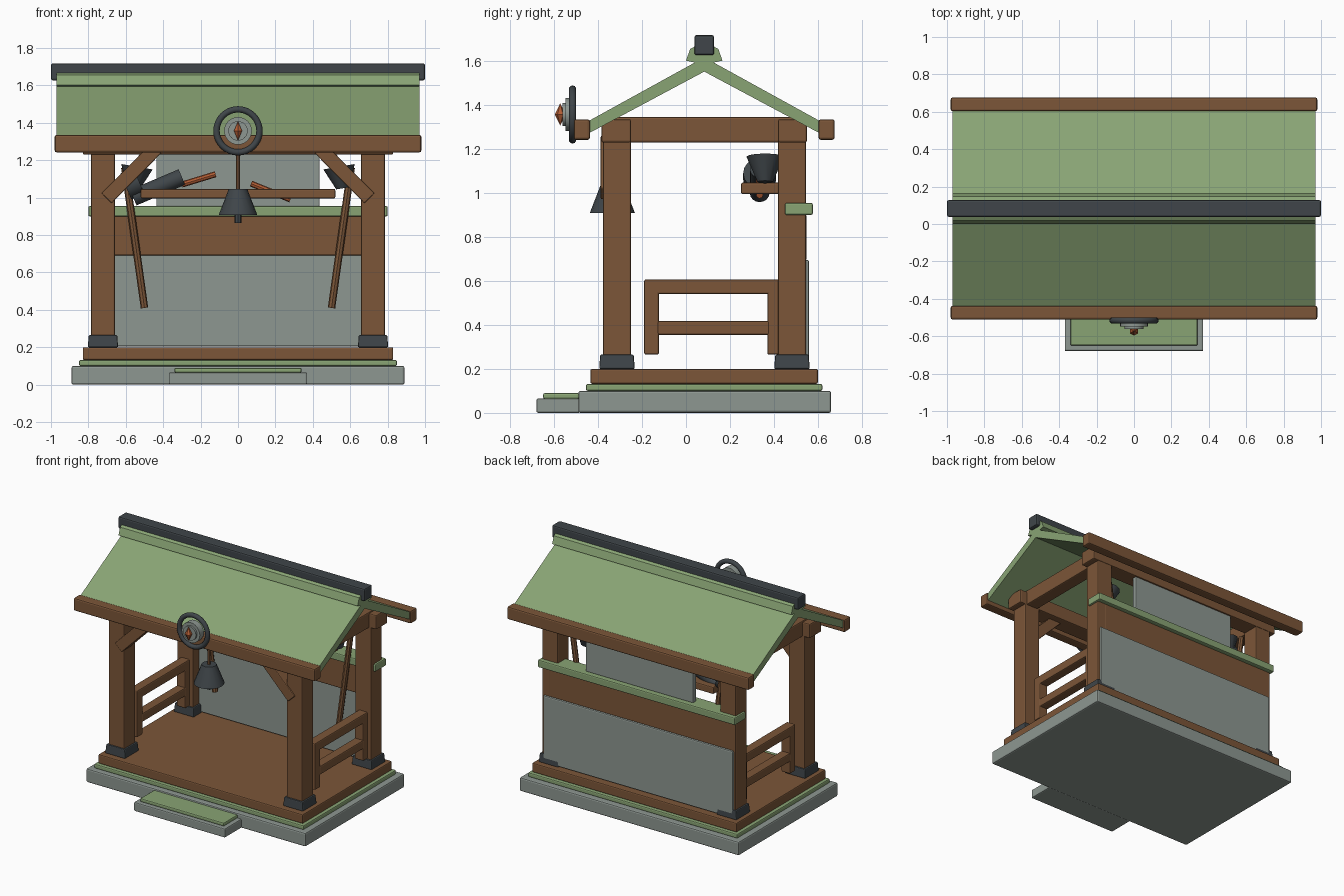
import bpy, bmesh, math
from mathutils import Vector

if "Cube" in bpy.data.objects:
    bpy.data.objects.remove(bpy.data.objects["Cube"])


def material(name, rgb):
    m = bpy.data.materials.new(name)
    m.diffuse_color = (*rgb, 1)
    m.use_nodes = True
    m.node_tree.nodes["Principled BSDF"].inputs["Base Color"].default_value = m.diffuse_color
    return m


WOOD = material("wood", (0.20, 0.093, 0.04))
GREEN = material("green", (0.25, 0.37, 0.175))
STONE = material("stone", (0.27, 0.31, 0.285))
DARK = material("dark_metal", (0.05, 0.06, 0.067))
ORANGE = material("orange", (0.45, 0.11, 0.035))


def finish(name, bm, mat, bevel=0.0, smooth=False):
    bmesh.ops.recalc_face_normals(bm, faces=bm.faces)
    me = bpy.data.meshes.new(name)
    bm.to_mesh(me)
    bm.free()
    me.materials.append(mat)
    ob = bpy.data.objects.new(name, me)
    bpy.context.collection.objects.link(ob)
    if bevel:
        mod = ob.modifiers.new("soft_edges", "BEVEL")
        mod.width = bevel
        mod.segments = 2
    if smooth:
        bpy.context.view_layer.objects.active = ob
        ob.select_set(True)
        bpy.ops.object.shade_smooth_by_angle(angle=math.radians(40))
        ob.select_set(False)
    return ob


def box(name, x, y, z, mat, bevel=0.008, taper=0.0):
    """Box from (min, max) pairs, optionally narrower at the top."""
    bm = bmesh.new()
    bmesh.ops.create_cube(bm, size=1)
    for v in bm.verts:
        t = taper if v.co.z > 0 else 0
        sx, sy = math.copysign(t, v.co.x), math.copysign(t, v.co.y)
        v.co = [a + (c + 0.5) * (b - a) for (a, b), c in zip((x, y, z), v.co)]
        v.co.x -= sx
        v.co.y -= sy
    return finish(name, bm, mat, bevel)


def rod(name, a, b, r1, r2, mat, sides=16):
    """Cylinder or cone from point a to point b."""
    a, b = Vector(a), Vector(b)
    bm = bmesh.new()
    bmesh.ops.create_cone(bm, cap_ends=True, segments=sides, radius1=r1, radius2=r2, depth=(b - a).length)
    rot = (b - a).to_track_quat("Z", "Y").to_matrix()
    for v in bm.verts:
        v.co = rot @ v.co + (a + b) / 2
    return finish(name, bm, mat, smooth=sides > 8)


def extrude(name, pts, to3d, a, b, mat, bevel=0.0):
    """Extrude a flat outline between depths a and b."""
    bm = bmesh.new()
    f = bm.faces.new([bm.verts.new(to3d(p, a)) for p in pts])
    res = bmesh.ops.extrude_face_region(bm, geom=[f])
    shift = Vector(to3d((0, 0), b)) - Vector(to3d((0, 0), a))
    bmesh.ops.translate(bm, vec=shift, verts=[g for g in res["geom"] if isinstance(g, bmesh.types.BMVert)])
    return finish(name, bm, mat, bevel)


def along_x(p, d):
    return (d, p[0], p[1])


def along_y(p, d):
    return (p[0], d, p[1])


# Stepped base and floor
box("base_slab", (-0.89, 0.89), (-0.49, 0.66), (0, 0.10), STONE, 0.01)
box("base_trim", (-0.85, 0.85), (-0.455, 0.62), (0.10, 0.132), GREEN)
box("floor", (-0.83, 0.83), (-0.435, 0.60), (0.132, 0.20), WOOD)
box("entry_step", (-0.37, 0.37), (-0.68, -0.48), (0, 0.066), STONE)
box("entry_mat", (-0.34, 0.34), (-0.65, -0.485), (0.064, 0.09), GREEN)

for s, side in ((-1, "left"), (1, "right")):
    cx = 0.722 * s
    # Posts and footings
    for cy, end in ((-0.314, "front"), (0.482, "back")):
        box(f"{end}_{side}_post", (cx - 0.064, cx + 0.064), (cy - 0.064, cy + 0.064), (0.2, 1.25), WOOD)
        box(f"{end}_{side}_footing", (cx - 0.081, cx + 0.081), (cy - 0.081, cy + 0.081),
            (0.2, 0.265), DARK, 0.006, 0.005)
    # Tie beam across the depth
    box(f"{side}_tie_beam", (cx - 0.05, cx + 0.05), (-0.37, 0.54), (1.23, 1.345), WOOD)
    # Side railing
    rx = (cx - 0.035, cx + 0.035)
    box(f"{side}_top_rail", rx, (-0.19, 0.43), (0.54, 0.607), WOOD)
    box(f"{side}_middle_rail", rx, (-0.13, 0.38), (0.355, 0.418), WOOD)
    box(f"{side}_rail_front_leg", rx, (-0.19, -0.123), (0.265, 0.56), WOOD)
    box(f"{side}_rail_back_leg", rx, (0.37, 0.43), (0.265, 0.56), WOOD)
    # Diagonal brace
    pts = [(0.73, 1.022), (0.675, 0.97), (0.41, 1.238), (0.41, 1.26), (0.495, 1.26)]
    extrude(f"{side}_brace", [(s * x, z) for x, z in pts], along_y, -0.388, -0.30, WOOD, 0.006)
    # Long tool leaning at the back
    rod(f"{side}_tool_pole", (0.50 * s, 0.45, 0.41), (0.605 * s, 0.45, 1.16), 0.02, 0.02, WOOD, 8)
    rod(f"{side}_tool_head", (0.56 * s, 0.36, 1.05), (0.54 * s, 0.36, 1.165), 0.035, 0.085, DARK, 12)

# Lengthwise beams and eave beams
for y0, y1, end in ((-0.385, -0.25, "front"), (0.418, 0.55, "back")):
    box(f"{end}_top_beam", (-0.83, 0.83), (y0, y1), (1.23, 1.335), WOOD)
for y0, y1, end in ((-0.51, -0.437, "front"), (0.603, 0.676, "back")):
    box(f"{end}_eave_beam", (-0.98, 0.98), (y0, y1), (1.242, 1.335), WOOD, 0.01)

# Roof, ridge flashing and ridge beam
extrude("roof", [(-0.46, 1.262), (0.083, 1.552), (0.626, 1.262), (0.626, 1.318), (0.083, 1.617), (-0.46, 1.318)],
        along_x, -0.97, 0.97, GREEN)
extrude("ridge_flashing", [(0.0, 1.602), (0.045, 1.592), (0.083, 1.61), (0.121, 1.592), (0.166, 1.602),
                           (0.147, 1.655), (0.083, 1.69), (0.019, 1.655)], along_x, -0.97, 0.97, GREEN)
box("ridge_beam", (-1, 1), (0.038, 0.128), (1.627, 1.718), DARK, 0.01)

# Back wall, counter and upper panel
box("back_wall_panel", (-0.77, 0.77), (0.49, 0.56), (0.205, 0.695), STONE)
box("back_wall_beam", (-0.73, 0.73), (0.475, 0.547), (0.69, 0.905), WOOD)
box("counter", (-0.80, 0.80), (0.45, 0.577), (0.90, 0.955), GREEN)
box("upper_back_panel", (-0.437, 0.437), (0.505, 0.54), (0.95, 1.30), STONE)

# Shelf with hand tools
box("shelf", (-0.52, 0.52), (0.25, 0.425), (0.995, 1.047), WOOD)
rod("hand_tool_head", (-0.56, 0.335, 1.0), (-0.30, 0.335, 1.11), 0.045, 0.045, DARK)
rod("hand_tool_collar", (-0.60, 0.335, 1.06), (-0.53, 0.335, 1.09), 0.075, 0.075, DARK)
rod("hand_tool_handle", (-0.30, 0.335, 1.07), (-0.12, 0.335, 1.125), 0.016, 0.016, ORANGE, 8)
rod("spare_handle", (0.07, 0.335, 1.075), (0.28, 0.335, 0.99), 0.016, 0.016, ORANGE, 8)

# Hanging bell
rod("bell_cord", (0, -0.335, 1.03), (0, -0.335, 1.25), 0.011, 0.011, WOOD, 8)
rod("bell", (0, -0.335, 0.908), (0, -0.335, 1.045), 0.103, 0.05, DARK)
rod("bell_clapper", (0, -0.335, 0.865), (0, -0.335, 0.92), 0.019, 0.019, DARK, 8)

# Round ornament on the front eave
bpy.ops.mesh.primitive_torus_add(major_radius=0.115, minor_radius=0.017, major_segments=32, minor_segments=10,
                                 location=(0, -0.516, 1.357), rotation=(math.pi / 2, 0, 0))
ring = bpy.context.object
ring.name = "ornament_ring"
ring.data.materials.append(DARK)
bpy.ops.object.shade_smooth_by_angle(angle=math.radians(60))
rod("ornament_disc", (0, -0.50, 1.357), (0, -0.548, 1.357), 0.074, 0.074, STONE, 24)
rod("ornament_boss", (0, -0.54, 1.357), (0, -0.562, 1.357), 0.052, 0.052, STONE, 24)
rod("gem_top", (0, -0.572, 1.357), (0, -0.572, 1.408), 0.025, 0.0, ORANGE, 6)
rod("gem_bottom", (0, -0.572, 1.357), (0, -0.572, 1.306), 0.025, 0.0, ORANGE, 6)
